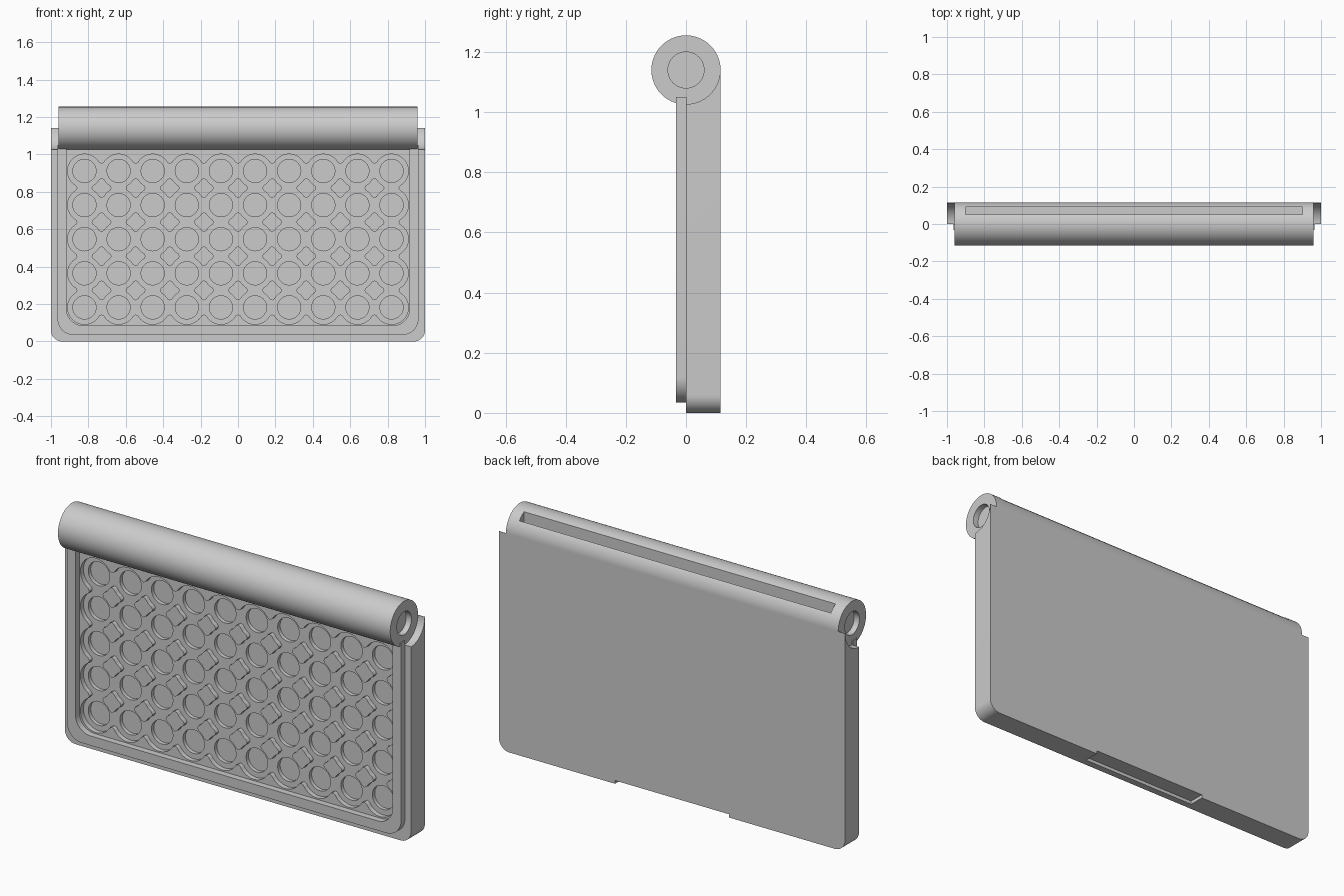
import bpy, bmesh, math
from mathutils import Matrix

if "Cube" in bpy.data.objects:
    bpy.data.objects.remove(bpy.data.objects["Cube"])

grey = bpy.data.materials.new("plain_grey")
grey.diffuse_color = (0.6, 0.6, 0.6, 1)
grey.use_nodes = True
grey.node_tree.nodes["Principled BSDF"].inputs["Base Color"].default_value = grey.diffuse_color

R, AXIS_Z, BARREL_X = 0.115, 1.14, 0.96      # hinge barrel
PITCH, COLS, ROWS, ROW_Z = 0.1824, 10, 5, 0.182   # well grid
HALF = PITCH / 2


def finish(name, bm, angle=30):
    bmesh.ops.recalc_face_normals(bm, faces=bm.faces)
    me = bpy.data.meshes.new(name)
    bm.to_mesh(me)
    bm.free()
    ob = bpy.data.objects.new(name, me)
    bpy.context.collection.objects.link(ob)
    me.materials.append(grey)
    return ob


def smooth(ob):
    bpy.ops.object.select_all(action='DESELECT')
    ob.select_set(True)
    bpy.context.view_layer.objects.active = ob
    bpy.ops.object.shade_smooth_by_angle(angle=math.radians(30))


def prism(name, pts, y0, y1):
    """Extrude an x-z outline from y0 to y1."""
    bm = bmesh.new()
    face = bm.faces.new([bm.verts.new((x, y0, z)) for x, z in pts])
    ext = bmesh.ops.extrude_face_region(bm, geom=[face])
    verts = [v for v in ext["geom"] if isinstance(v, bmesh.types.BMVert)]
    bmesh.ops.translate(bm, verts=verts, vec=(0, y1 - y0, 0))
    return finish(name, bm)


def box(name, x0, x1, y0, y1, z0, z1):
    return prism(name, [(x0, z0), (x1, z0), (x1, z1), (x0, z1)], y0, y1)


def rod(name, r, x0, x1, seg):
    """Cylinder along x on the hinge axis."""
    bm = bmesh.new()
    bmesh.ops.create_cone(bm, cap_ends=True, segments=seg, radius1=r, radius2=r, depth=x1 - x0)
    bm.transform(Matrix.Translation(((x0 + x1) / 2, 0, AXIS_Z)) @ Matrix.Rotation(math.pi / 2, 4, 'Y'))
    return finish(name, bm)


def cut(ob, cutter):
    mod = ob.modifiers.new("cut", 'BOOLEAN')
    mod.operation, mod.solver, mod.object = 'DIFFERENCE', 'EXACT', cutter
    bpy.context.view_layer.objects.active = ob
    bpy.ops.object.modifier_apply(modifier=mod.name)
    bpy.data.objects.remove(cutter)


def u_outline(hx, z0, z1, r, n=12):
    """Open U from top left, round the bottom corners, to top right."""
    pts = [(-hx, z1)]
    for cx, start in ((-hx + r, math.pi), (hx - r, 1.5 * math.pi)):
        for i in range(n + 1):
            a = start + i / n * math.pi / 2
            pts.append((cx + r * math.cos(a), z0 + r + r * math.sin(a)))
    return pts + [(hx, z1)]


# Case body: slab with concave hinge seat, finger notch and a space for the wells
body = prism("case_body", u_outline(1.0, 0, AXIS_Z, 0.06), 0, R)
cut(body, rod("seat_cutter", 0.1135, -1.1, 1.1, 96))
cut(body, box("notch_cutter", -0.33, 0.33, 0.035, 0.2, -0.1, 0.017))
cut(body, box("well_cutter", -COLS * HALF, COLS * HALF, -0.1, 0.08,
              ROW_Z - HALF, ROW_Z + (ROWS - 0.5) * PITCH))
smooth(body)

# Raised lip around the front
lip = prism("front_lip", u_outline(0.965, 0.035, 1.05, 0.085)
            + u_outline(0.917, 0.085, 1.05, 0.088)[::-1], -0.033, 0.001)
smooth(lip)

# Hinge barrel with end bores and a long slot on its rear upper side
barrel = rod("hinge_barrel", R, -BARREL_X, BARREL_X, 96)
for s in (-1, 1):
    cut(barrel, rod("bore_cutter", 0.06, min(s * 0.93, s * 1.1), max(s * 0.93, s * 1.1), 48))
cut(barrel, box("slot_cutter", -0.9, 0.9, 0.05, 0.09, 1.14, 1.4))
smooth(barrel)

# Well panel: stepped round wells joined by short necks
WELL_R, HOLE_R, NECK = 0.09, 0.062, 0.034
STEP_Y, FLOOR_Y = 0.025, 0.045
N = 48
bm = bmesh.new()
for col in range(COLS):
    for row in range(ROWS):
        cx, cz = (col - (COLS - 1) / 2) * PITCH, ROW_Z + row * PITCH
        open_side = {0: col < COLS - 1, 1: row < ROWS - 1, 2: col > 0, 3: row > 0}
        loops, necks = [[] for _ in range(6)], []
        for i in range(N):
            a = 2 * math.pi * i / N
            c, s = math.cos(a), math.sin(a)
            k = HALF / max(abs(c), abs(s))
            side = round(a / (math.pi / 2)) % 4
            neck = open_side[side] and WELL_R * min(abs(c), abs(s)) <= NECK + 0.001
            edge = (k * c, k * s)
            rim = edge if neck else (WELL_R * c, WELL_R * s)
            necks.append(side if neck else None)
            rings = (((HOLE_R * c, HOLE_R * s), FLOOR_Y), ((HOLE_R * c, HOLE_R * s), STEP_Y),
                     ((WELL_R * c, WELL_R * s), STEP_Y), (rim, STEP_Y), (rim, 0), (edge, 0))
            for loop, ((x, z), y) in zip(loops, rings):
                loop.append(bm.verts.new((cx + x, y, cz + z)))
        bm.faces.new(loops[0])
        for i in range(N):
            j = (i + 1) % N
            in_neck = necks[i] is not None and necks[i] == necks[j]
            for lv in range(5):
                if in_neck and lv >= 3:
                    continue
                bm.faces.new((loops[lv][i], loops[lv][j], loops[lv + 1][j], loops[lv + 1][i]))
bmesh.ops.remove_doubles(bm, verts=bm.verts, dist=0.0002)
bmesh.ops.dissolve_degenerate(bm, edges=bm.edges, dist=0.0001)
panel = finish("well_panel", bm)
# Make the open panel face the front
if sum(p.normal.y * p.area for p in panel.data.polygons) > 0:
    panel.data.flip_normals()
smooth(panel)
